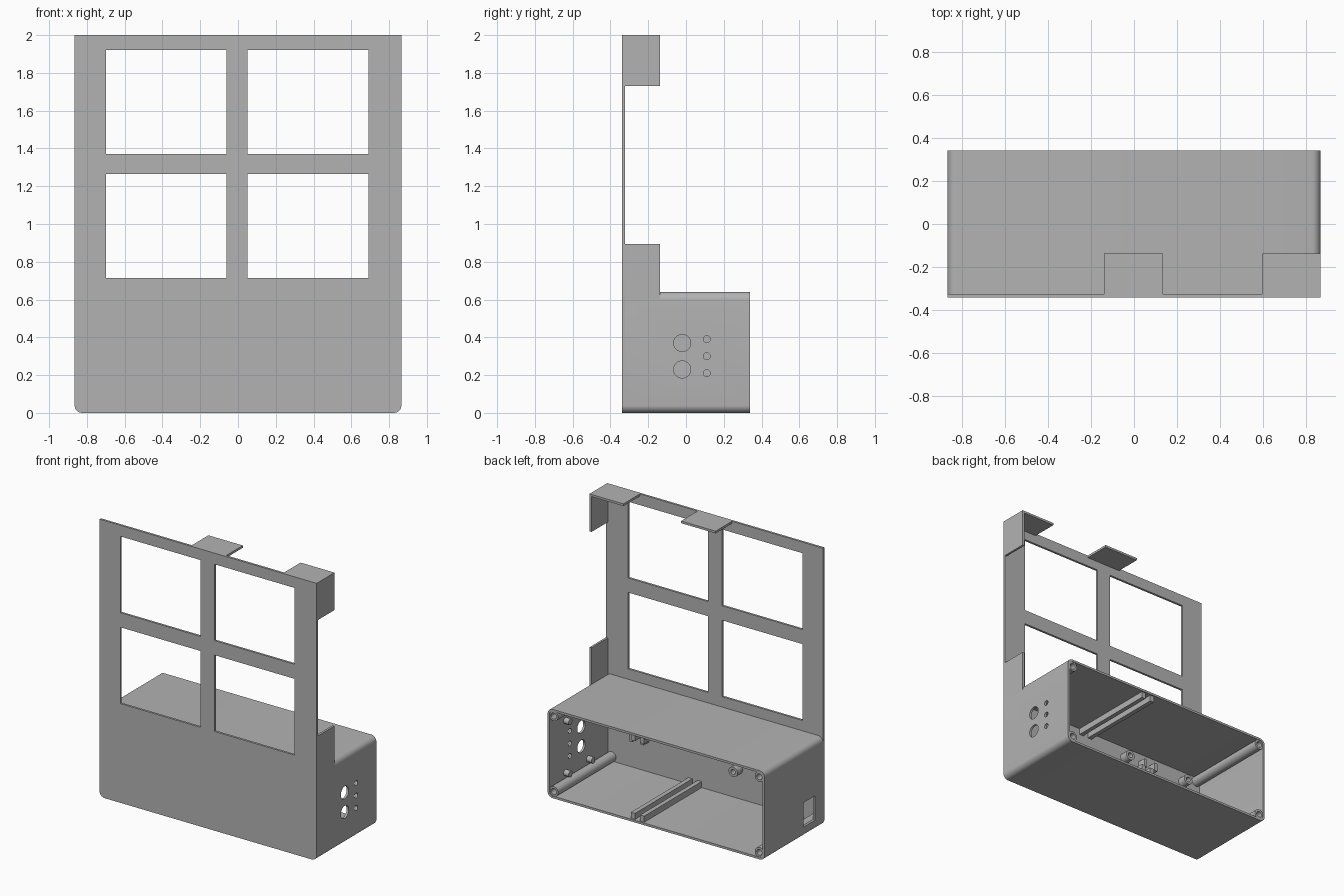
import bpy, bmesh, math
from mathutils import Matrix, Vector

cube = bpy.data.objects.get("Cube")
if cube:
    bpy.data.objects.remove(cube, do_unlink=True)

W, D, H, T, R = 0.865, 0.34, 0.64, 0.016, 0.04   # half width, half depth, box height, wall, corner radius
INNER = -D + T                                   # inner face of the front plate

grey = bpy.data.materials.new("light_grey")
grey.use_nodes = True
COLOUR = (0.45, 0.45, 0.45, 1)
grey.diffuse_color = COLOUR
grey.node_tree.nodes["Principled BSDF"].inputs["Base Color"].default_value = COLOUR


def make(name, bm):
    bmesh.ops.recalc_face_normals(bm, faces=bm.faces)
    mesh = bpy.data.meshes.new(name)
    bm.to_mesh(mesh)
    bm.free()
    mesh.materials.append(grey)
    obj = bpy.data.objects.new(name, mesh)
    bpy.context.collection.objects.link(obj)
    return obj


def block(name, x, y, z):
    """Box from (low, high) pairs."""
    bm = bmesh.new()
    bmesh.ops.create_cube(bm, size=1)
    for v in bm.verts:
        v.co = Vector([(r[0] + r[1]) / 2 + c * (r[1] - r[0]) for c, r in zip(v.co, (x, y, z))])
    return make(name, bm)


def rod(name, start, end, radius, sides=32):
    """Cylinder between two points."""
    a, b = Vector(start), Vector(end)
    turn = (b - a).to_track_quat('Z', 'Y').to_matrix().to_4x4()
    bm = bmesh.new()
    bmesh.ops.create_cone(bm, cap_ends=True, segments=sides, radius1=radius, radius2=radius,
                          depth=(b - a).length, matrix=Matrix.Translation((a + b) / 2) @ turn)
    return make(name, bm)


def rounded(name, half, low, high, y0, y1, r_low, r_high):
    """Rounded rectangle in x and z, extruded along y."""
    pts = []
    corners = ((half, high, r_high), (-half, high, r_high), (-half, low, r_low), (half, low, r_low))
    for i, (x, z, r) in enumerate(corners):
        cx = x - math.copysign(r, x)
        cz = z - r if z == high else z + r
        steps = 8 if r else 0
        for k in range(steps + 1):
            a = math.pi / 2 * (i + k / max(steps, 1))
            pts.append((cx + r * math.cos(a), y0, cz + r * math.sin(a)))
    bm = bmesh.new()
    face = bm.faces.new([bm.verts.new(p) for p in pts])
    moved = bmesh.ops.extrude_face_region(bm, geom=[face])["geom"]
    bmesh.ops.translate(bm, verts=[g for g in moved if isinstance(g, bmesh.types.BMVert)],
                        vec=(0, y1 - y0, 0))
    return make(name, bm)


def cut(obj, cutters):
    """Subtract the cutters, bake the result and drop them."""
    for c in cutters:
        c.hide_render = True
        mod = obj.modifiers.new("cut", 'BOOLEAN')
        mod.operation, mod.solver, mod.object = 'DIFFERENCE', 'EXACT', c
    baked = bpy.data.meshes.new_from_object(obj.evaluated_get(bpy.context.evaluated_depsgraph_get()))
    obj.modifiers.clear()
    obj.data = baked
    for c in cutters:
        bpy.data.objects.remove(c, do_unlink=True)
    return obj


parts = []

# Front plate with four window openings
plate = rounded("front_plate", W, 0, 2, -D, INNER, R, 0)
parts.append(cut(plate, [block("cutter", x, (-1, 0), z)
                         for x in ((-0.70, -0.06), (0.05, 0.69))
                         for z in ((0.715, 1.265), (1.37, 1.92))]))

# Box shell, open at the back, with switch holes, lamp holes and a socket opening
shell = rounded("box_shell", W, 0, H, INNER, D, R, R)
holes = [rounded("cutter", W - T, T, H - T, INNER - 0.1, D + 0.1, R - T, R - T)]
for y, z, r in ((-0.02, 0.37, 0.045), (-0.02, 0.23, 0.045),
                (0.11, 0.39, 0.018), (0.11, 0.30, 0.018), (0.11, 0.21, 0.018)):
    holes.append(rod("cutter", (0.7, y, z), (1, y, z), r))
holes.append(block("cutter", (-1, -0.7), (-0.235, -0.10), (0.075, 0.25)))
parts.append(cut(shell, holes))

# Hooking tabs on the top and on the left side
TAB = (-D, -0.137)
parts += [block("top_tab_middle", (-0.14, 0.135), TAB, (2 - T, 2)),
          block("top_tab_corner", (0.595, W), TAB, (2 - T, 2)),
          block("side_tab_upper", (W - T, W), TAB, (1.73, 2)),
          block("side_tab_lower", (W - T, W), TAB, (H - R, 0.895))]

# Screw pillars in the four corners
for x in (-0.82, 0.82):
    for z in (0.048, H - 0.048):
        pillar = rod("screw_pillar", (x, INNER, z), (x, D - 0.004, z), 0.036)
        parts.append(cut(pillar, [rod("cutter", (x, 0.2, z), (x, 0.5, z), 0.021)]))

# Paired guide rails on floor and ceiling
for z in ((T / 2, 0.06), (H - 0.06, H - T / 2)):
    for x in (0.118, 0.192):
        parts.append(block("guide_rail", (x - 0.016, x + 0.016), (INNER, D - 0.01), z))

# Board posts on the left wall
for y in (-0.10, 0.16):
    for z in (0.11, 0.485):
        parts.append(rod("side_post", (W - T, y, z), (W - T - 0.04, y, z), 0.022))

# Board posts on the front wall
for x in (-0.70, -0.19):
    for z in (0.23, 0.54):
        post = rod("front_post", (x, INNER, z), (x, INNER + 0.06, z), 0.036)
        parts.append(cut(post, [rod("cutter", (x, INNER + 0.02, z), (x, 0, z), 0.018)]))

# Cable clips on the front wall
for x, z in ((0.58, 0.26), (-0.37, 0.53)):
    for dx in (-0.045, 0.045):
        parts.append(block("cable_clip", (x + dx - 0.012, x + dx + 0.012),
                           (INNER, INNER + 0.06), (z - 0.03, z + 0.03)))

# Smooth the round surfaces, keep the edges sharp
bpy.ops.object.select_all(action='DESELECT')
for p in parts:
    p.select_set(True)
bpy.context.view_layer.objects.active = parts[0]
bpy.ops.object.shade_smooth_by_angle(angle=math.radians(30))
